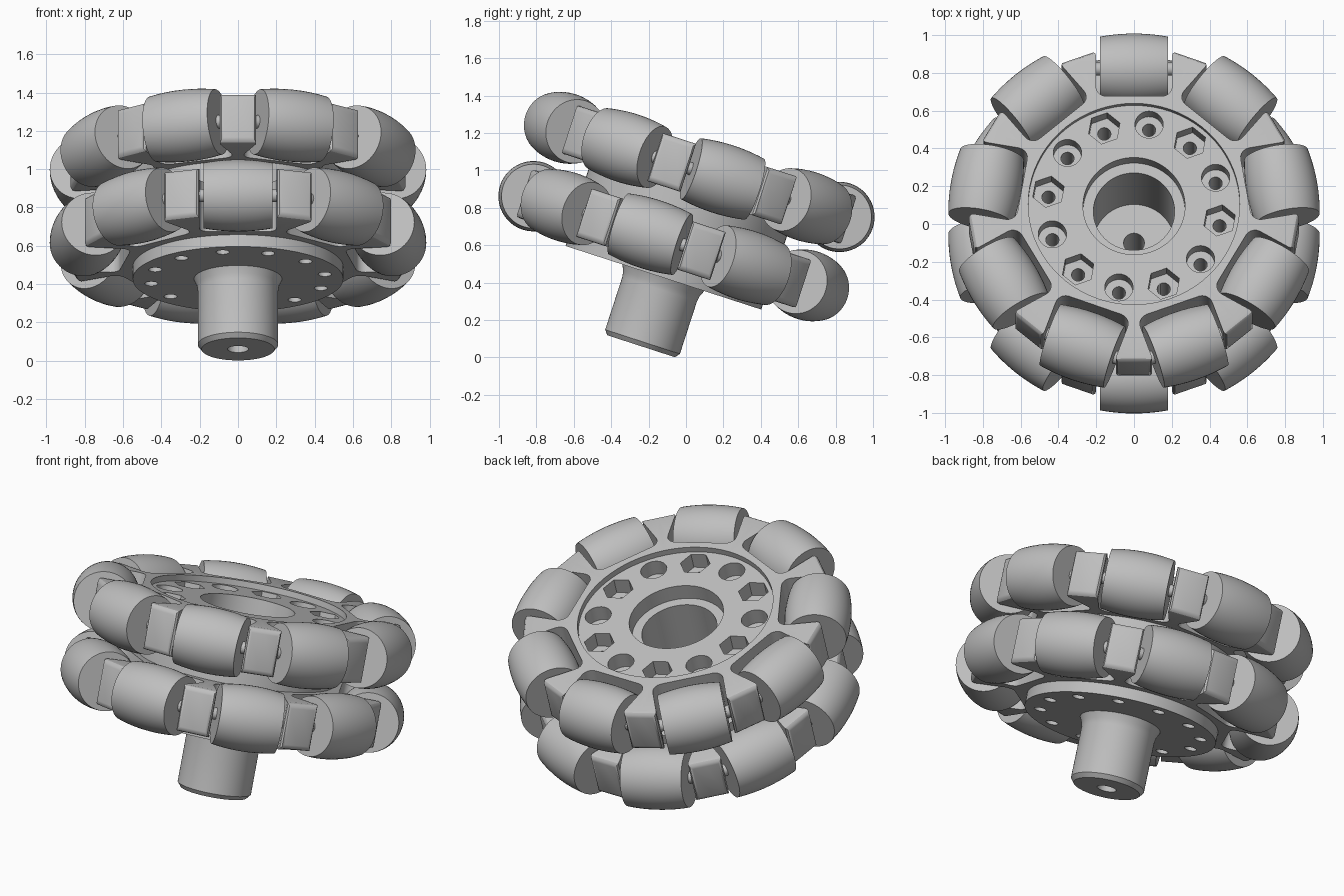
import bpy, bmesh
from math import radians, sin, cos, pi, sqrt
from mathutils import Matrix, Vector

cube = bpy.data.objects.get("Cube")
if cube:
    bpy.data.objects.remove(cube, do_unlink=True)

# The axle leans backwards; everything is built along local z, then tilted.
TILT = Matrix.Translation((0, -0.24, 0.06)) @ Matrix.Rotation(radians(-18), 4, 'X')
COUNT = 9                    # rollers per row
STEP = 2 * pi / COUNT
ROWS = {"lower": (0.585, -pi / 2), "upper": (0.985, pi / 2)}
HUB_R, PLATE_R, ROLLER_AXIS = 0.56, 0.875, 0.795
OUTER_R, HALF_LEN, HALF_PLATE = 0.983, 0.18, 0.135

grey = bpy.data.materials.new("light grey")
grey.use_nodes = True
grey.diffuse_color = (0.52, 0.52, 0.52, 1)
grey.node_tree.nodes["Principled BSDF"].inputs["Base Color"].default_value = grey.diffuse_color


def make_object(name, bm):
    bmesh.ops.recalc_face_normals(bm, faces=bm.faces)
    mesh = bpy.data.meshes.new(name)
    bm.to_mesh(mesh)
    bm.free()
    mesh.materials.append(grey)
    obj = bpy.data.objects.new(name, mesh)
    bpy.context.collection.objects.link(obj)
    obj.matrix_world = TILT
    return obj


def activate(obj):
    bpy.ops.object.select_all(action='DESELECT')
    obj.select_set(True)
    bpy.context.view_layer.objects.active = obj


def smooth(obj):
    activate(obj)
    bpy.ops.object.shade_smooth_by_angle(angle=radians(30))


def lathe(bm, profile, segments, matrix=Matrix()):
    """Spin a closed loop of (radius, height) points around z."""
    rings = []
    for i in range(segments):
        a = 2 * pi * i / segments
        rings.append([bm.verts.new(matrix @ Vector((r * cos(a), r * sin(a), h)))
                      for r, h in profile])
    n = len(profile)
    for i in range(segments):
        a, b = rings[i], rings[(i + 1) % segments]
        for j in range(n):
            k = (j + 1) % n
            bm.faces.new((a[j], b[j], b[k], a[k]))


def bolt_cutter(name, radii, sides, low, high):
    """Twelve prisms around the hub; radii and sides alternate."""
    bm = bmesh.new()
    for i in range(12):
        a = radians(80 - 30 * i)
        bmesh.ops.create_cone(
            bm, cap_ends=True, segments=sides[i % 2], radius1=radii[i % 2],
            radius2=radii[i % 2], depth=high - low,
            matrix=Matrix.Rotation(a, 4, 'Z') @ Matrix.Translation((0.46, 0, (low + high) / 2)))
    obj = make_object(name, bm)
    obj.hide_render = True
    return obj


# Hub: chamfered shaft, flange, drum and stepped bore in one turned piece
bm = bmesh.new()
lathe(bm, [(0.055, 0), (0.19, 0), (0.21, 0.025), (0.21, 0.32), (0.215, 0.35),
           (0.23, 0.385), (0.55, 0.385), (0.55, 0.45), (HUB_R, 0.45),
           (HUB_R, 1.085), (0.27, 1.085), (0.27, 0.99), (0.215, 0.99),
           (0.215, 0.45), (0.055, 0.45)], 72)
hub = make_object("hub_and_shaft", bm)

# Bolt holes: through holes, then alternating round and hexagonal sockets
cutters = [bolt_cutter("bolt_hole_cutter", (0.035, 0.035), (20, 20), 0.3, 1.2),
           bolt_cutter("bolt_socket_cutter", (0.075, 0.088), (28, 6), 0.99, 1.2)]
activate(hub)
for cutter in cutters:
    mod = hub.modifiers.new("bolt_cut", 'BOOLEAN')
    mod.operation, mod.solver, mod.object = 'DIFFERENCE', 'EXACT', cutter
    bpy.ops.object.modifier_apply(modifier=mod.name)
    bpy.data.objects.remove(cutter, do_unlink=True)
smooth(hub)


def sector_outline():
    """Half the outer edge of one pocket, from spoke centre to pocket centre."""
    half, inner, fillet = 0.202, 0.6, 0.055
    t = STEP / 2
    tip = (PLATE_R * sin(t) - half) / cos(t)          # half width of spoke tip
    pts = [(PLATE_R * cos(t), PLATE_R * sin(t)),
           (PLATE_R * cos(t) + tip * sin(t), half)]
    for i in range(6):
        a = pi / 2 * i / 5
        pts.append((inner + fillet - fillet * sin(a), half - fillet + fillet * cos(a)))
    return pts


def spoke_plate(bm, height, start):
    half = sector_outline()
    outline = half + [(x, -y) for x, y in reversed(half)]
    arc = [(HUB_R * cos(a), HUB_R * sin(a))
           for a in (STEP * (i / 8 - 0.5) for i in range(9))]
    for k in range(COUNT):
        turn = Matrix.Rotation(start + k * STEP, 4, 'Z')
        bm.faces.new([bm.verts.new(turn @ Vector((x, y, height - HALF_PLATE)))
                      for x, y in outline + arc])
    bmesh.ops.remove_doubles(bm, verts=bm.verts, dist=0.0005)
    grown = bmesh.ops.extrude_face_region(bm, geom=bm.faces[:], use_keep_orig=True)
    bmesh.ops.translate(bm, vec=(0, 0, 2 * HALF_PLATE),
                        verts=[g for g in grown["geom"] if isinstance(g, bmesh.types.BMVert)])
    bmesh.ops.recalc_face_normals(bm, faces=bm.faces)
    # Round the spoke tips
    tips = [e for e in bm.edges
            if all(v.co.xy.length > 0.8 for v in e.verts)
            and len(e.link_faces) == 2 and e.calc_face_angle(0) > 0.5]
    bmesh.ops.bevel(bm, geom=tips, offset=0.03, segments=3, profile=0.5, affect='EDGES')


# Barrel profile follows the wheel's outer circle
barrel = [(0.001, -HALF_LEN)]
for i in range(13):
    s = HALF_LEN * (i / 6 - 1)
    barrel.append((sqrt(OUTER_R ** 2 - s * s) - ROLLER_AXIS, s))
barrel.append((0.001, HALF_LEN))
pin = [(0.001, -0.22), (0.035, -0.22), (0.035, 0.22), (0.001, 0.22)]

for row, (height, start) in ROWS.items():
    bm = bmesh.new()
    spoke_plate(bm, height, start)
    smooth(make_object(row + "_spoke_plate", bm))
    for part, profile, sides in (("rollers", barrel, 48), ("roller_pins", pin, 16)):
        bm = bmesh.new()
        for k in range(COUNT):
            place = (Matrix.Rotation(start + k * STEP, 4, 'Z')
                     @ Matrix.Translation((ROLLER_AXIS, 0, height))
                     @ Matrix.Rotation(pi / 2, 4, 'X'))
            lathe(bm, profile, sides, place)
        smooth(make_object(row + "_" + part, bm))
